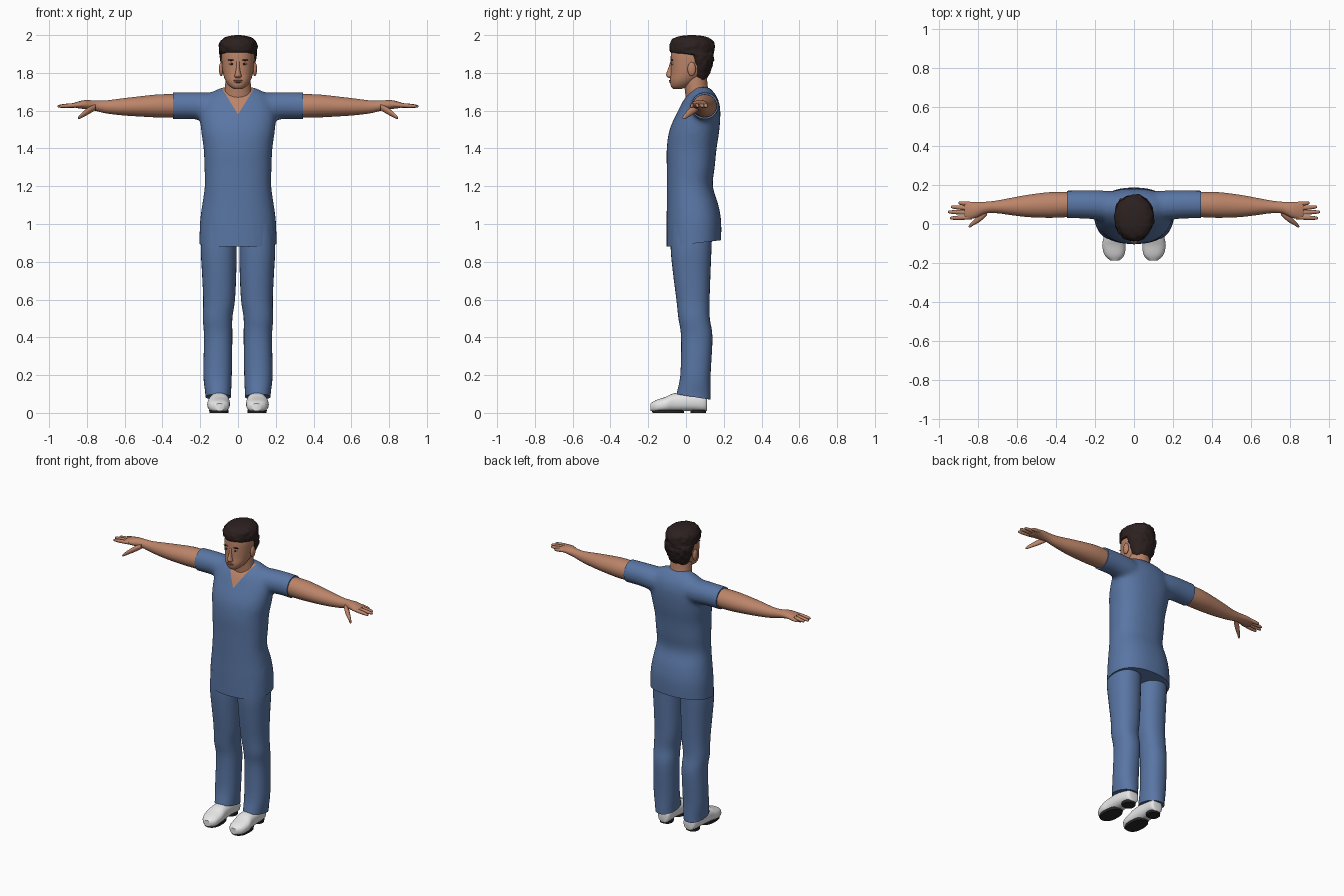
import bpy
import bmesh
import math
from mathutils import Matrix, Vector, noise

cube = bpy.data.objects.get("Cube")
if cube:
    bpy.data.objects.remove(cube, do_unlink=True)


def material(name, color):
    mat = bpy.data.materials.new(name)
    mat.use_nodes = True
    mat.diffuse_color = (*color, 1)
    shader = next(n for n in mat.node_tree.nodes if n.type == "BSDF_PRINCIPLED")
    shader.inputs["Base Color"].default_value = (*color, 1)
    shader.inputs["Roughness"].default_value = 0.7
    return mat


FABRIC = material("blue fabric", (0.1, 0.18, 0.37))
SKIN = material("warm skin", (0.5, 0.23, 0.14))
HAIR = material("dark brown hair", (0.025, 0.015, 0.014))
SHOE = material("white leather", (0.8, 0.8, 0.8))
SOLE = material("black rubber", (0.02, 0.02, 0.02))
LIP = material("lip tone", (0.32, 0.12, 0.08))
EYE = material("eye white", (0.6, 0.55, 0.5))

X, Y, Z = 0, 1, 2


def spline(rows, steps):
    """Smoothly interpolate section rows."""
    result = []
    for i in range(len(rows) - 1):
        p0, p1 = rows[max(i - 1, 0)], rows[i]
        p2, p3 = rows[i + 1], rows[min(i + 2, len(rows) - 1)]
        for s in range(steps):
            t = s / steps
            result.append([
                b + t / 2 * (c - a + t * (2 * a - 5 * b + 4 * c - d + t * (3 * (b - c) + d - a)))
                for a, b, c, d in zip(p0, p1, p2, p3)])
    result.append(list(rows[-1]))
    return result


def loft(bm, axis, rows, power=2.0, sides=32, steps=4):
    """Skin rows of (position, centre a, centre b, radius a, radius b) along an axis."""
    def bend(value):
        return math.copysign(abs(value) ** (2 / power), value)

    rings = []
    for pos, ca, cb, ra, rb in spline(rows, steps):
        ring = []
        for k in range(sides):
            angle = math.tau * k / sides
            co = [ca + ra * bend(math.cos(angle)), cb + rb * bend(math.sin(angle))]
            co.insert(axis, pos)
            ring.append(bm.verts.new(co))
        rings.append(ring)
    for low, high in zip(rings, rings[1:]):
        for k in range(sides):
            n = (k + 1) % sides
            bm.faces.new((low[k], low[n], high[n], high[k]))
    bm.faces.new(rings[0])
    bm.faces.new(rings[-1])


def ball(bm, centre, radii):
    matrix = Matrix.Translation(centre) @ Matrix.Diagonal((*radii, 1))
    bmesh.ops.create_uvsphere(bm, u_segments=20, v_segments=12, radius=1, matrix=matrix)


def slice_off(bm, point, normal):
    """Remove everything on the normal side of a plane and close the cut."""
    geom = bm.verts[:] + bm.edges[:] + bm.faces[:]
    bmesh.ops.bisect_plane(bm, geom=geom, plane_co=point, plane_no=normal, clear_outer=True)
    rim = [e for e in bm.edges if e.is_boundary]
    bmesh.ops.holes_fill(bm, edges=rim, sides=0)


def score(bm, point, normal):
    geom = bm.verts[:] + bm.edges[:] + bm.faces[:]
    bmesh.ops.bisect_plane(bm, geom=geom, plane_co=point, plane_no=normal)


def smooth(obj):
    bpy.ops.object.select_all(action="DESELECT")
    obj.select_set(True)
    bpy.context.view_layer.objects.active = obj
    bpy.ops.object.shade_smooth_by_angle(angle=math.radians(45))


def part(name, bm, mats, mirror=False):
    bmesh.ops.recalc_face_normals(bm, faces=bm.faces[:])
    mesh = bpy.data.meshes.new(name)
    bm.to_mesh(mesh)
    bm.free()
    for mat in mats:
        mesh.materials.append(mat)
    obj = bpy.data.objects.new(name, mesh)
    bpy.context.collection.objects.link(obj)
    smooth(obj)
    if mirror:
        obj.modifiers.new("Mirror", "MIRROR").use_mirror_merge = False
    return obj


# Tunic: torso and sleeves fused, then trimmed at the hem and cuffs
bm = bmesh.new()
loft(bm, Z, [
    (0.84, 0, .04, .205, .143), (1.0, 0, .042, .202, .145), (1.1, 0, .035, .19, .137),
    (1.2, 0, .02, .176, .122), (1.3, 0, .025, .178, .127), (1.4, 0, .03, .182, .132),
    (1.5, 0, .045, .196, .132), (1.6, 0, .07, .2, .112), (1.66, 0, .08, .175, .09),
    (1.7, 0, .085, .135, .06), (1.725, 0, .085, .08, .035)], power=2.3, sides=48)
for side in (-1, 1):
    loft(bm, X, [(side * x, y, z, ry, rz) for x, y, z, ry, rz in [
        (.05, .09, 1.61, .07, .08), (.15, .095, 1.62, .077, .077),
        (.25, .1, 1.627, .073, .072), (.37, .1, 1.625, .072, .072)]])
tunic = part("tunic", bm, [FABRIC, SKIN])
remesh = tunic.modifiers.new("Fuse", "REMESH")
remesh.mode = "VOXEL"
remesh.voxel_size = 0.012
relax = tunic.modifiers.new("Relax", "SMOOTH")
relax.iterations = 10
for modifier in ("Fuse", "Relax"):
    bpy.ops.object.modifier_apply(modifier=modifier)
bm = bmesh.new()
bm.from_mesh(tunic.data)
slice_off(bm, (0, -0.1, 0.88), (0, 0.12, -1))
for side in (-1, 1):
    slice_off(bm, (side * 0.343, 0, 0), (side, 0, 0))
# V-shaped neckline showing the chest
v_base, v_slope, v_back = 1.58, 0.62, 0.07
for side in (-1, 1):
    score(bm, (0, 0, v_base), (side, 0, -v_slope))
score(bm, (0, v_back, 0), (0, 1, 0))
for face in bm.faces:
    c = face.calc_center_median()
    face.material_index = int(c.y < v_back and abs(c.x) < v_slope * (c.z - v_base))
bm.to_mesh(tunic.data)
bm.free()
smooth(tunic)

# Trouser legs with a sloping cuff
bm = bmesh.new()
loft(bm, Z, [
    (.04, .105, .038, .067, .092), (.1, .105, .04, .068, .09), (.2, .108, .05, .075, .08),
    (.4, .105, .057, .075, .083), (.5, .108, .043, .078, .083), (.6, .1, .037, .084, .088),
    (.75, .1, .03, .091, .1), (.87, .102, .027, .095, .108), (1, .1, .03, .09, .11)], power=2.2)
slice_off(bm, (0, 0.13, 0.07), (0, -0.16, -1))
part("trouser_legs", bm, [FABRIC], mirror=True)

# Shoes and soles
bm = bmesh.new()
loft(bm, Y, [
    (.112, .095, .045, .02, .03), (.1, .095, .05, .042, .043), (.03, .1, .057, .05, .048),
    (-.06, .1, .055, .055, .049), (-.11, .103, .044, .06, .04),
    (-.16, .1, .035, .05, .032), (-.188, .098, .03, .022, .02)], power=2.4)
slice_off(bm, (0, 0, 0.01), (0, 0, -1))
part("shoes", bm, [SHOE], mirror=True)
bm = bmesh.new()
loft(bm, Z, [(0, .101, -.095, .05, .083), (.016, .101, -.095, .052, .085)], power=2.4, steps=1)
loft(bm, Z, [(0, .097, .065, .04, .04), (.016, .097, .065, .041, .042)], power=2.4, steps=1)
part("shoe_soles", bm, [SOLE], mirror=True)

# Arms, palms, fingers and thumbs
bm = bmesh.new()
loft(bm, X, [
    (.3, .1, 1.625, .062, .062), (.42, .098, 1.625, .066, .061), (.535, .093, 1.622, .058, .052),
    (.62, .09, 1.62, .046, .044), (.7, .088, 1.62, .033, .034), (.76, .084, 1.627, .03, .027),
    (.81, .073, 1.632, .041, .024), (.855, .068, 1.63, .044, .016), (.87, .068, 1.63, .038, .01)])
palm, knuckle_z = 0.83, 1.631
for base_y, tip_x, tip_y in [(.102, .9, .108), (.08, .94, .088), (.058, .955, .062), (.035, .945, .03)]:
    rows = []
    for t, r in [(0, .011), (.5, .0115), (.85, .009), (.97, .006), (1, .002)]:
        rows.append((palm + (tip_x - palm) * t, base_y + (tip_y - base_y) * t,
                     knuckle_z - 0.008 * t, r, r))
    loft(bm, X, rows, sides=12, steps=2)
loft(bm, X, [(.755, .06, 1.618, .016, .016), (.79, .032, 1.6, .02, .019), (.825, .005, 1.577, .013, .014),
             (.842, -.01, 1.564, .009, .009), (.848, -.014, 1.56, .002, .002)], sides=14)
part("arms", bm, [SKIN], mirror=True)

# Head, neck, nose and ears
bm = bmesh.new()
loft(bm, Z, [
    (1.715, 0, -.047, .022, .022), (1.73, 0, -.03, .046, .05), (1.76, 0, -.01, .067, .075),
    (1.8, 0, .015, .08, .096), (1.85, 0, .025, .086, .106), (1.9, 0, .03, .087, .11),
    (1.95, 0, .03, .075, .1), (1.98, 0, .03, .05, .07)], power=2.2)
loft(bm, Z, [(1.62, 0, .07, .085, .065), (1.7, 0, .057, .072, .062),
             (1.76, 0, .05, .066, .062), (1.82, 0, .05, .06, .06)])
loft(bm, Z, [(1.772, 0, -.08, .012, .01), (1.783, 0, -.084, .019, .02),
             (1.8, 0, -.083, .014, .02), (1.83, 0, -.078, .009, .014),
             (1.86, 0, -.076, .009, .007)], sides=16)
for side in (-1, 1):
    ball(bm, (side * 0.089, 0.03, 1.82), (0.012, 0.022, 0.037))
part("head", bm, [SKIN])

# Hair cap with a wavy surface
bm = bmesh.new()
loft(bm, Z, [
    (1.755, 0, .075, .05, .025), (1.8, 0, .072, .076, .053), (1.86, 0, .076, .093, .068),
    (1.893, 0, .068, .098, .078), (1.908, 0, .034, .1, .113), (1.95, 0, .032, .1, .118),
    (1.98, 0, .03, .082, .1), (1.994, 0, .03, .05, .065), (2.0, 0, .03, .012, .015)],
    sides=64, steps=5)
for v in bm.verts:
    wave = 1 + 0.07 * noise.noise(Vector(v.co) * 45)
    v.co.x *= wave
    v.co.y = 0.03 + (v.co.y - 0.03) * wave
part("hair", bm, [HAIR])

# Facial details
for name, mat, centre, radii in [
        ("eyes", EYE, (.033, -.071, 1.847), (.014, .006, .006)),
        ("irises", HAIR, (.033, -.075, 1.847), (.006, .004, .0055)),
        ("eyebrows", HAIR, (.035, -.073, 1.868), (.02, .007, .004))]:
    bm = bmesh.new()
    ball(bm, centre, radii)
    part(name, bm, [mat], mirror=True)
bm = bmesh.new()
ball(bm, (0, -.081, 1.759), (.024, .009, .004))
ball(bm, (0, -.081, 1.752), (.02, .009, .005))
part("lips", bm, [LIP])
